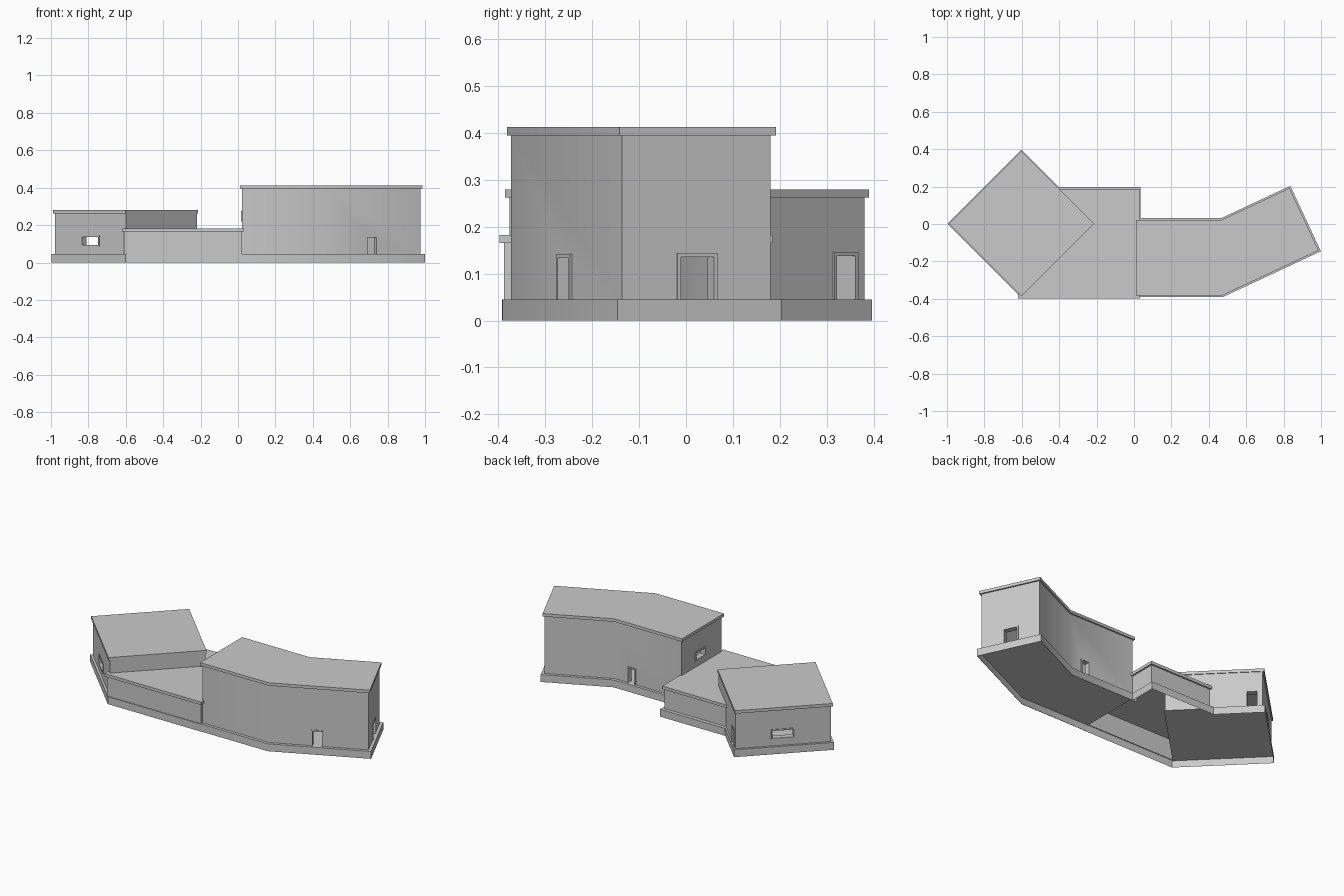
import bpy, bmesh, math
from mathutils import Vector, Matrix

cube = bpy.data.objects.get("Cube")
if cube:
    bpy.data.objects.remove(cube, do_unlink=True)

grey = bpy.data.materials.new("plain grey")
grey.use_nodes = True
COLOUR = (0.59, 0.59, 0.59, 1)
grey.diffuse_color = COLOUR
grey.node_tree.nodes["Principled BSDF"].inputs["Base Color"].default_value = COLOUR


def make(name, bm):
    bmesh.ops.recalc_face_normals(bm, faces=bm.faces[:])
    mesh = bpy.data.meshes.new(name)
    bm.to_mesh(mesh)
    bm.free()
    mesh.materials.append(grey)
    ob = bpy.data.objects.new(name, mesh)
    bpy.context.collection.objects.link(ob)
    return ob


def select(ob):
    bpy.ops.object.select_all(action='DESELECT')
    ob.select_set(True)
    bpy.context.view_layer.objects.active = ob


def smooth(ob):
    select(ob)
    bpy.ops.object.shade_smooth_by_angle(angle=math.radians(30))


def grow(outline, d):
    """Offset a counter-clockwise outline outward by d."""
    pts = [Vector(p) for p in outline]
    out = []
    for i, p in enumerate(pts):
        e1 = (p - pts[i - 1]).normalized()
        e2 = (pts[(i + 1) % len(pts)] - p).normalized()
        n1, n2 = Vector((e1.y, -e1.x)), Vector((e2.y, -e2.x))
        out.append(p + (n1 + n2) * d / (1 + n1.dot(n2)))
    return out


def loop(bm, outline, z):
    return [bm.verts.new((p[0], p[1], z)) for p in outline]


def bridge(bm, a, b, skip=()):
    for i in range(len(a)):
        if i not in skip:
            j = (i + 1) % len(a)
            bm.faces.new((a[i], a[j], b[j], b[i]))


def slab(name, outline, z0, z1):
    bm = bmesh.new()
    low, high = loop(bm, outline, z0), loop(bm, outline, z1)
    bridge(bm, low, high)
    bm.faces.new(high)
    bm.faces.new(low)
    smooth(make(name, bm))


def ring(name, outline, thick, z0, z1, skip=()):
    """Upright walls along an outline, leaving out the skipped sides."""
    bm = bmesh.new()
    inner = grow(outline, -thick)
    loops = [loop(bm, o, z) for o, z in
             ((outline, z0), (outline, z1), (inner, z1), (inner, z0))]
    for i in range(4):
        bridge(bm, loops[i], loops[(i + 1) % 4], skip)
    return make(name, bm)


def box(bm, x, y, z, place):
    """Add a box from min/max pairs, moved by the matrix."""
    size = Matrix.Diagonal((x[1] - x[0], y[1] - y[0], z[1] - z[0], 1))
    mid = Matrix.Translation((sum(x) / 2, sum(y) / 2, sum(z) / 2))
    bmesh.ops.create_cube(bm, size=1, matrix=place @ mid @ size)


BAR, WALL, PROUD = 0.008, 0.03, 0.004


def opening(wall, name, a, b, t, width, z0, z1, sill):
    """Cut a framed hole in a wall running from a to b, centred at fraction t."""
    a, b = Vector(a), Vector(b)
    p, e = a.lerp(b, t), b - a
    place = Matrix.Translation((p.x, p.y, 0)) @ Matrix.Rotation(math.atan2(e.y, e.x), 4, 'Z')
    h = width / 2
    low = z0 + BAR if sill else z0
    bm = bmesh.new()
    box(bm, (BAR - h, h - BAR), (-0.02, WALL + 0.02), (low, z1 - BAR), place)
    cutter = make(name + "_cutter", bm)
    cutter.hide_render = True
    mod = wall.modifiers.new("hole", 'BOOLEAN')
    mod.operation, mod.solver, mod.object = 'DIFFERENCE', 'EXACT', cutter
    select(wall)
    bpy.ops.object.modifier_apply(modifier=mod.name)
    bpy.data.objects.remove(cutter, do_unlink=True)
    # frame bars, standing slightly proud of the wall
    bm = bmesh.new()
    depth = (-PROUD, WALL - 0.002)
    box(bm, (-h, BAR - h), depth, (z0, z1), place)
    box(bm, (h - BAR, h), depth, (z0, z1), place)
    box(bm, (BAR - h, h - BAR), depth, (z1 - BAR, z1), place)
    if sill:
        box(bm, (BAR - h, h - BAR), depth, (z0, low), place)
    make(name, bm)


BASE, FLOOR = 0.045, 0.041

# Tall bent building on a hollow base
tall = [(0.021, -0.373), (0.47, -0.373), (0.975, -0.137),
        (0.827, 0.18), (0.47, 0.013), (0.021, 0.013)]
slab("tall_floor", grow(tall, 0.018), FLOOR, BASE)
smooth(ring("tall_base", grow(tall, 0.018), 0.002, 0, FLOOR, skip=(5,)))
tall_walls = ring("tall_walls", tall, WALL, BASE - 0.003, 0.398)
slab("tall_roof", grow(tall, 0.009), 0.395, 0.413)
opening(tall_walls, "front_door_frame", tall[1], tall[2], 0.485, 0.07, BASE, 0.142, False)
opening(tall_walls, "end_door_frame", tall[2], tall[3], 0.505, 0.094, BASE, 0.144, False)
opening(tall_walls, "back_door_frame", tall[4], tall[5], 0.25, 0.06, BASE, 0.142, False)
opening(tall_walls, "upper_window_frame", tall[5], tall[0], 0.47, 0.1, 0.22, 0.275, True)
smooth(tall_walls)


# Square building turned on its corner
def diamond(x0, r):
    return [(x0 + r * x, 0.002 + r * y) for x, y in ((-1, 0), (0, -1), (1, 0), (0, 1))]


square = diamond(-0.599, 0.379)
slab("square_floor", diamond(-0.602, 0.39), FLOOR - 0.001, BASE - 0.001)
square_walls = ring("square_walls", square, WALL, BASE - 0.003, 0.265)
slab("square_roof", diamond(-0.602, 0.388), 0.262, 0.28)
opening(square_walls, "front_window_frame", square[0], square[1], 0.5, 0.134, 0.085, 0.145, True)
opening(square_walls, "back_window_frame", square[3], square[0], 0.5, 0.134, 0.085, 0.145, True)
opening(square_walls, "side_door_frame", square[2], square[3], 0.89, 0.072, BASE, 0.146, False)
smooth(square_walls)

# Low link between the two buildings, open underneath and towards the square
link = [(-0.61, -0.388), (0.021, -0.388), (0.021, 0.175),
        (-0.425, 0.175), (-0.25, 0), (-0.61, -0.36)]
smooth(ring("link_walls", link, 0.004, BASE - 0.003, 0.168, skip=(3, 4)))
slab("link_roof", grow(link, 0.01), 0.165, 0.183)

# Skirt and ledge shared by the link and the square, open towards the tall part
skirt = [(-0.602, -0.393), (0.036, -0.393), (0.036, 0.02), (0.036, 0.197),
         (-0.402, 0.197), (-0.602, 0.397), (-0.997, 0.002)]
ledge = [(-0.602, -0.386), (0.019, -0.386), (0.019, 0.02), (0.019, 0.173),
         (-0.425, 0.173), (-0.602, 0.365), (-0.965, 0.002)]
bm = bmesh.new()
foot, rim, inner = (loop(bm, o, z) for o, z in ((skirt, 0), (skirt, BASE), (ledge, BASE)))
bridge(bm, foot, rim, skip=(1,))
bridge(bm, rim, inner, skip=(1,))
smooth(make("low_base", bm))
